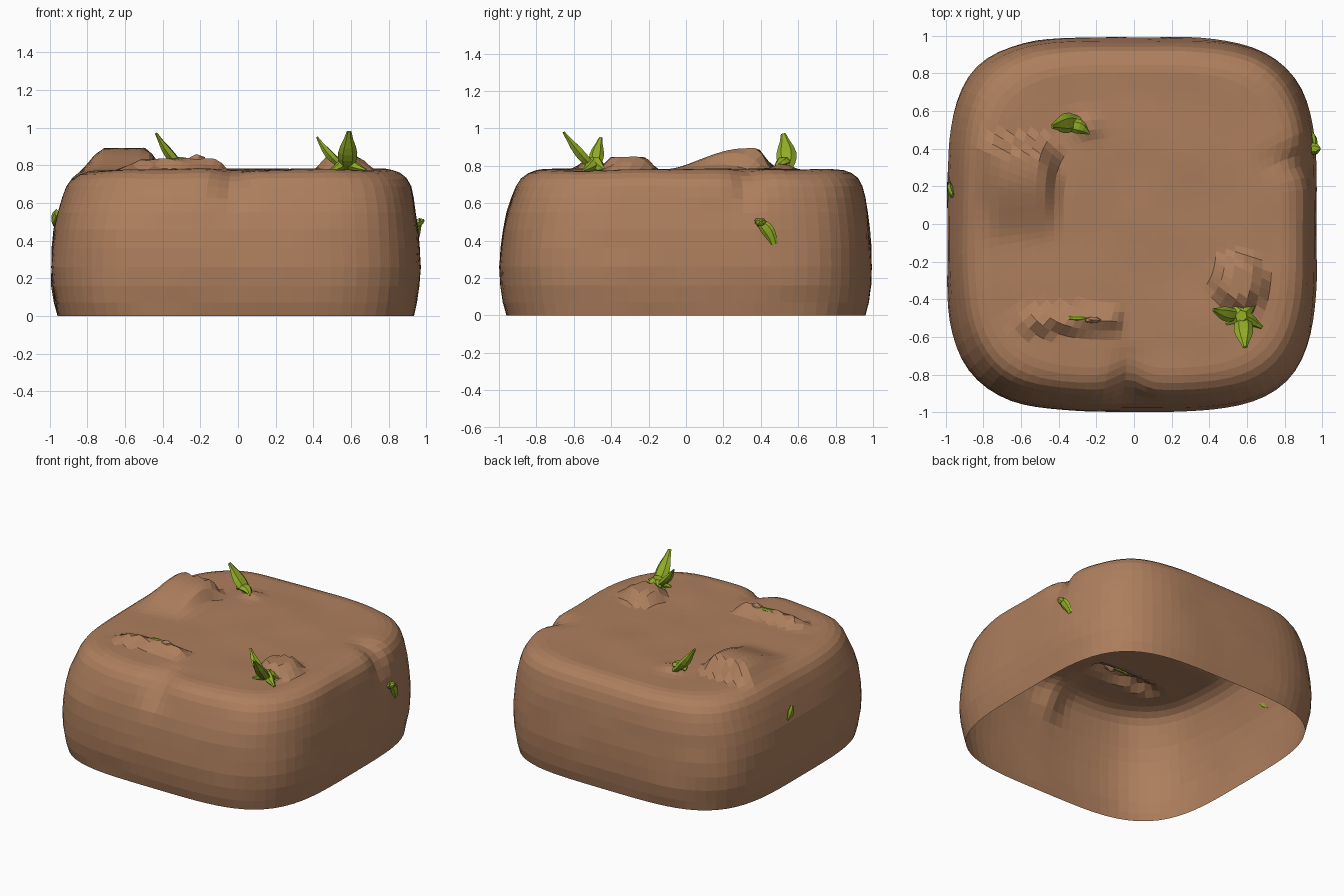
import bpy, bmesh, math, random
from mathutils import Vector, noise

if "Cube" in bpy.data.objects:
    bpy.data.objects.remove(bpy.data.objects["Cube"])

random.seed(4)


def material(name, rgb):
    m = bpy.data.materials.new(name)
    m.diffuse_color = (*rgb, 1)
    m.use_nodes = True
    m.node_tree.nodes["Principled BSDF"].inputs["Base Color"].default_value = m.diffuse_color
    return m


SOIL = material("soil brown", (0.42, 0.21, 0.11))
GREEN = material("sprout green", (0.29, 0.42, 0.02))


def finish(bm, name, mat):
    me = bpy.data.meshes.new(name)
    bm.to_mesh(me)
    bm.free()
    me.materials.append(mat)
    ob = bpy.data.objects.new(name, me)
    bpy.context.collection.objects.link(ob)
    return ob


def smooth(a, b, v):
    t = max(0, min(1, (v - a) / (b - a)))
    return t * t * (3 - 2 * t)


def gauss(v, c, w):
    return math.exp(-((v - c) / w) ** 2)


def bumps(x, y):
    """Extra height of the mounds and ridge on the top."""
    # long wedge mound on the left
    h = 0.12 * smooth(-0.12, 0.32, y) * smooth(0.47, 0.38, y) \
        * smooth(-0.86, -0.70, x) * smooth(-0.38, -0.50, x)
    # small round mound on the right
    d = math.hypot((x - 0.56) / 0.14, (y + 0.31) / 0.15)
    h += 0.075 * smooth(1.15, 0.6, d)
    # narrow cracked ridge near the front
    h += 0.055 * smooth(-0.67, -0.5, x) * smooth(-0.04, -0.12, x) \
        * smooth(-0.59, -0.53, y) * smooth(-0.42, -0.51, y)
    # crumb beside the back sprout
    h += 0.035 * gauss(x, -0.25, 0.07) * gauss(y, 0.52, 0.06)
    return h + 0.012 * noise.noise(Vector((x * 3, y * 3, 0.3)))


# Soil block: rounded square shell, open below
SEG = 104
profile = [(0, .965), (.07, .98), (.16, .995), (.26, 1.0), (.36, .995), (.46, .985),
           (.55, .97), (.63, .95), (.69, .93), (.73, .905), (.757, .87), (.772, .83)]
tops = [.79, .74, .69, .64, .59, .54, .49, .44, .39, .34, .28, .21, .13, .06]
profile += [(.778, s) for s in tops]
bm = bmesh.new()
rings = []
for z, s in profile:
    ring = []
    for i in range(SEG):
        a = 2 * math.pi * i / SEG
        c, n = math.cos(a), math.sin(a)
        # squarish at the sides, rounder toward the middle of the top
        e = 3.9 if s > .5 else 2.6 + 1.3 * s / .5
        r = s / (abs(c) ** e + abs(n) ** e) ** (1 / e)
        x = -0.012 + 0.02 * smooth(.4, .78, z) + 0.982 * r * c
        y = 0.995 * r * n + 0.02 * smooth(.4, .78, z)
        up = smooth(.5, .76, z)
        rim = smooth(.62, .85, s)
        # notches in the front and right rims
        front = gauss(x, -0.03, 0.09) * (y < -0.55) * up * rim
        right = gauss(y, 0.33, 0.08) * (x > 0.6) * up * rim
        y += 0.06 * front
        x -= 0.045 * right
        zz = z - 0.02 * (front + right)
        zz += smooth(.6, .76, z) * bumps(x, y)
        if 0 < z < .74:
            k = 0.008 * noise.noise(Vector((x * 3, y * 3, z * 6)))
            x, y = x * (1 + k), y * (1 + k)
        ring.append(bm.verts.new((x, y, zz)))
    rings.append(ring)
for lo, hi in zip(rings, rings[1:]):
    for i in range(SEG):
        j = (i + 1) % SEG
        bm.faces.new((lo[i], lo[j], hi[j], hi[i]))
peak = bm.verts.new((0.008, 0.02, .778 + bumps(0, 0)))
for i in range(SEG):
    bm.faces.new((rings[-1][i], rings[-1][(i + 1) % SEG], peak))
finish(bm, "soil_block", SOIL)


def leaf(name, p0, p1, p2, wide, w, t, base=0.65):
    """Curved leaf: flattened six-sided tube along a bent path."""
    p0, p1, p2, wide = (Vector(v) for v in (p0, p1, p2, wide))
    bm = bmesh.new()
    loops = []
    n = 7
    for k in range(n + 1):
        f = k / n
        c = p0 * (1 - f) ** 2 + p1 * 2 * f * (1 - f) + p2 * f * f
        d = ((p1 - p0) * (1 - f) + (p2 - p1) * f).normalized()
        side = (wide - d * wide.dot(d)).normalized()
        thick = d.cross(side)
        s = base + (1 - base) * smooth(0, .5, f)
        s *= math.sqrt(max(0.06, 1 - smooth(.5, 1.02, f)))
        loops.append([bm.verts.new(c + side * w * s * math.cos(q * math.pi / 3)
                                   + thick * t * s * math.sin(q * math.pi / 3))
                      for q in range(6)])
    for lo, hi in zip(loops, loops[1:]):
        for q in range(6):
            r = (q + 1) % 6
            bm.faces.new((lo[q], lo[r], hi[r], hi[q]))
    bm.faces.new(loops[0][::-1])
    bm.faces.new(loops[-1])
    bmesh.ops.recalc_face_normals(bm, faces=bm.faces)
    return finish(bm, name, GREEN)


# Back sprout: one broad leaf and its foot
leaf("back_sprout_leaf", (-.28, .53, .78), (-.36, .55, .83), (-.435, .52, .97),
     (0.1, 1, 0), .055, .028)
leaf("back_sprout_foot", (-.37, .52, .81), (-.30, .54, .84), (-.24, .48, .80),
     (0, 1, 0), .04, .025)

# Front sprout: two leaves with spreading roots
leaf("front_sprout_tall_leaf", (.58, -.48, .78), (.58, -.55, .83), (.59, -.655, .98),
     (1, 0, 0), .052, .03)
leaf("front_sprout_side_leaf", (.57, -.48, .79), (.49, -.49, .83), (.42, -.455, .95),
     (0, 1, 0.1), .04, .025)
for i, (x, y) in enumerate([(.49, -.53), (.68, -.55), (.64, -.43), (.50, -.42)]):
    leaf(f"front_sprout_root_{i}", (.57, -.49, .84), (.58, -.49, .80), (x, y, .775),
         (0.7, 0.7, 0), .035, .03, 1)

# Small buds on the right and left walls
leaf("right_bud_stem", (.945, .47, .38), (.965, .45, .47), (.965, .37, .515),
     (0, 1, 0), .034, .014)
leaf("right_bud_tip", (.94, .40, .49), (.97, .40, .50), (.99, .40, .51),
     (0, 1, 0), .03, .022, 1)
leaf("left_bud", (-.965, .15, .55), (-.982, .18, .53), (-.978, .22, .48),
     (0, 1, 1), .035, .016)

# Thin shoot showing in the ridge, and its crumbly lip
leaf("ridge_shoot", (-.36, -.50, .825), (-.30, -.50, .842), (-.24, -.50, .825),
     (0, 1, 0), .014, .012)
bm = bmesh.new()
bmesh.ops.create_icosphere(bm, subdivisions=1, radius=1)
for v in bm.verts:
    v.co = Vector((-.22 + v.co.x * .05, -.51 + v.co.y * .02, .83 + v.co.z * .03))
finish(bm, "ridge_crumb", SOIL)
